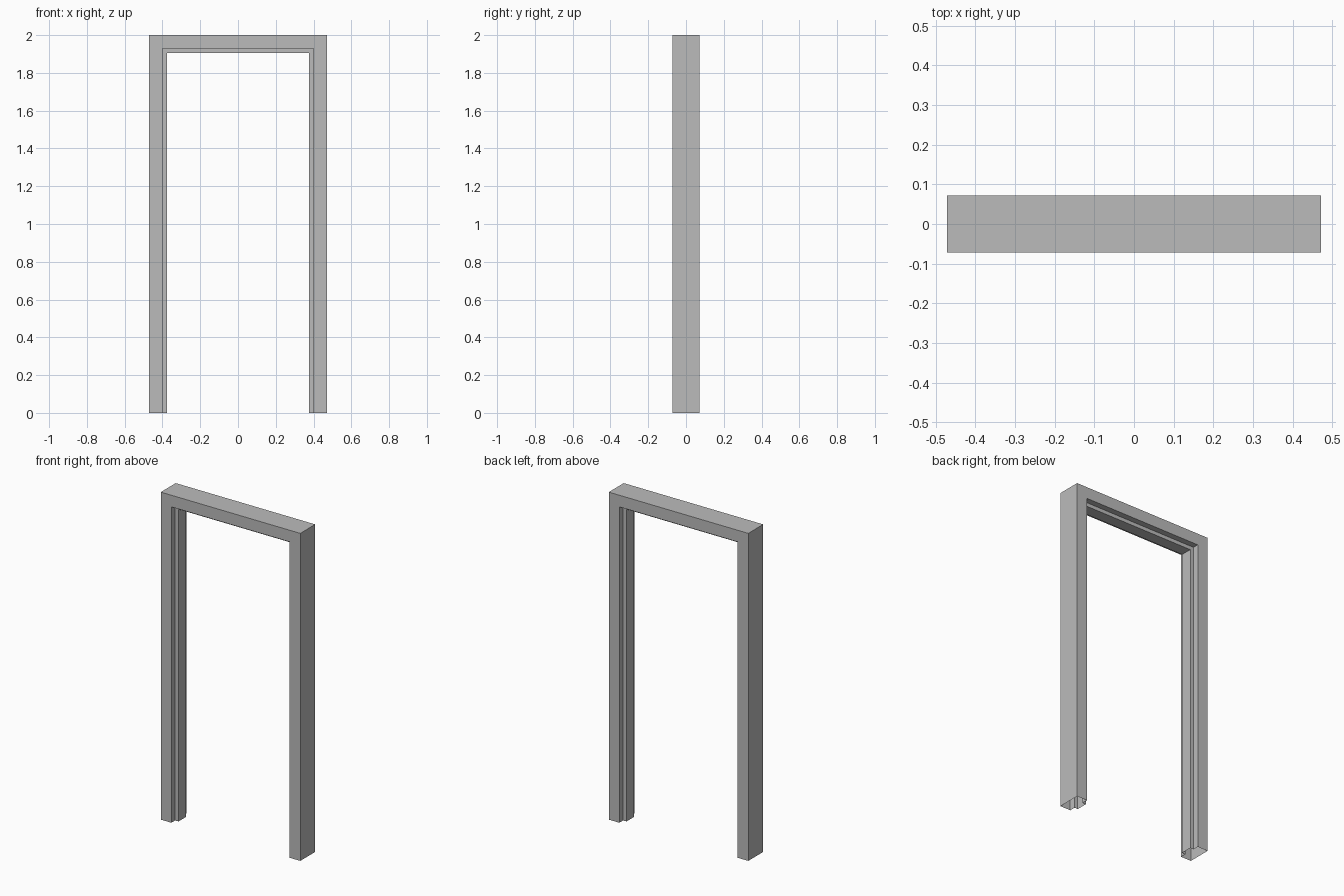
import bpy, bmesh

if "Cube" in bpy.data.objects:
    bpy.data.objects.remove(bpy.data.objects["Cube"])

HALF_W, HEIGHT, HALF_D = 0.471, 2.0, 0.072
REBATE, STOP, STOP_Y = 0.071, 0.094, 0.035   # inward offsets and stop half depth

grey = bpy.data.materials.new("plain grey")
grey.diffuse_color = (0.5, 0.5, 0.5, 1)
grey.use_nodes = True
grey.node_tree.nodes["Principled BSDF"].inputs["Base Color"].default_value = grey.diffuse_color

# Cross-section: inward offset from the outer edge, depth
profile = [(0, -HALF_D), (REBATE, -HALF_D), (REBATE, -STOP_Y), (STOP, -STOP_Y),
           (STOP, STOP_Y), (REBATE, STOP_Y), (REBATE, HALF_D), (0, HALF_D)]


def ring(bm, side, top):
    """One profile loop at the foot or the mitred top corner of a jamb."""
    return [bm.verts.new((side * (HALF_W - d), y, HEIGHT - d if top else 0))
            for d, y in profile]


# Door frame: profile swept up one jamb, across the head and down the other,
# hollow with open feet
bm = bmesh.new()
rings = [ring(bm, s, t) for s, t in ((-1, False), (-1, True), (1, True), (1, False))]
n = len(profile)
for a, b in zip(rings, rings[1:]):
    for i in range(n):
        j = (i + 1) % n
        bm.faces.new((a[i], b[i], b[j], a[j]))
bmesh.ops.recalc_face_normals(bm, faces=bm.faces)
bm.normal_update()
# Make sure the top face points up
head = max(bm.faces, key=lambda f: f.calc_center_median().z)
if head.normal.z < 0:
    bmesh.ops.reverse_faces(bm, faces=bm.faces)

mesh = bpy.data.meshes.new("door_frame")
bm.to_mesh(mesh)
bm.free()
mesh.materials.append(grey)
bpy.context.collection.objects.link(bpy.data.objects.new("door_frame", mesh))
